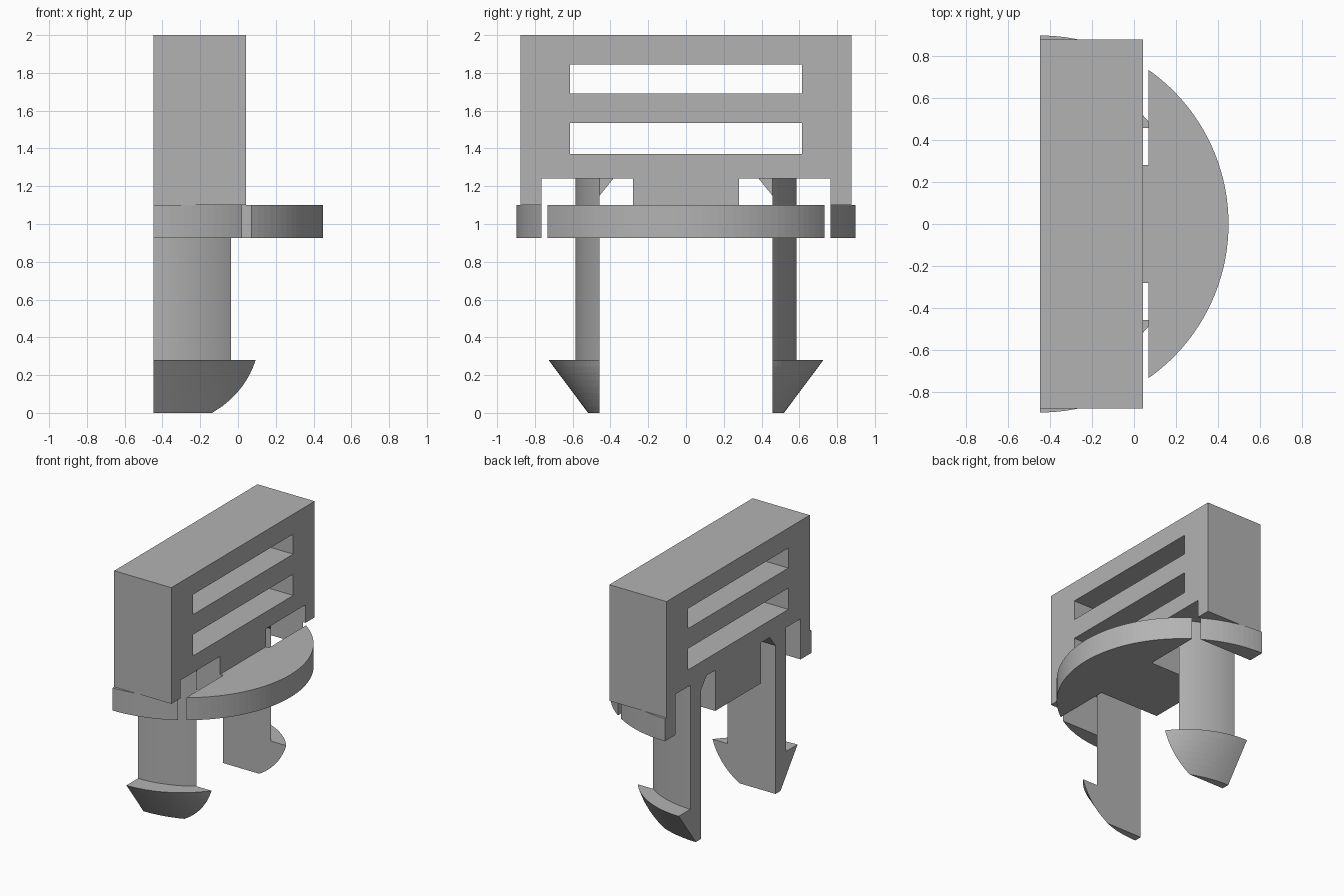
import bpy, bmesh, math

if "Cube" in bpy.data.objects:
    bpy.data.objects.remove(bpy.data.objects["Cube"])

BACK = -0.447          # flat rear plane shared by every part
GAP_IN, GAP_OUT, GAP_FRONT = 0.28, 0.765, 0.07
RADIUS = 0.897
Z0, Z1, Z2 = 0.925, 1.10, 1.24   # flange bottom, flange top, slot top

grey = bpy.data.materials.new("plain grey")
grey.diffuse_color = (0.45, 0.45, 0.45, 1)
grey.use_nodes = True
grey.node_tree.nodes["Principled BSDF"].inputs["Base Color"].default_value = grey.diffuse_color


def finish(name, bm):
    bmesh.ops.recalc_face_normals(bm, faces=bm.faces)
    mesh = bpy.data.meshes.new(name)
    bm.to_mesh(mesh)
    bm.free()
    mesh.materials.append(grey)
    obj = bpy.data.objects.new(name, mesh)
    bpy.context.collection.objects.link(obj)
    return obj


def loft(name, rings):
    """Closed solid through rings with equal point counts."""
    bm = bmesh.new()
    loops = [[bm.verts.new(p) for p in ring] for ring in rings]
    n = len(loops[0])
    for a, b in zip(loops, loops[1:]):
        for i in range(n):
            j = (i + 1) % n
            bm.faces.new((a[i], a[j], b[j], b[i]))
    bm.faces.new(loops[0])
    bm.faces.new(loops[-1])
    return finish(name, bm)


def prism_z(name, pts, z0, z1):
    return loft(name, [[(x, y, z) for x, y in pts] for z in (z0, z1)])


def prism_x(name, pts, x0, x1):
    return loft(name, [[(x, y, z) for y, z in pts] for x in (x0, x1)])


def rect(y0, y1, z0, z1):
    return [(y0, z0), (y1, z0), (y1, z1), (y0, z1)]


def flange_arc(a0, a1, n):
    return [(BACK + RADIUS * math.cos(a0 + (a1 - a0) * i / n),
             RADIUS * math.sin(a0 + (a1 - a0) * i / n)) for i in range(n + 1)]


# Upper block with two clearances for the legs
half = [(0.877, 2.0), (0.877, Z1), (GAP_OUT, Z1), (GAP_OUT, Z2),
        (GAP_IN, Z2), (GAP_IN, Z1)]
block = prism_x("slotted_block", half + [(-y, z) for y, z in reversed(half)],
                BACK, 0.043)

# Two long windows cut through the block
for k, (lo, hi) in enumerate(((1.37, 1.535), (1.69, 1.845))):
    cutter = prism_x(f"window_cutter_{k}", rect(-0.615, 0.615, lo, hi), -1, 1)
    cutter.hide_render = True
    cutter.hide_set(True)
    mod = block.modifiers.new("window", 'BOOLEAN')
    mod.operation = 'DIFFERENCE'
    mod.solver = 'EXACT'
    mod.object = cutter

# Front flange with its central tongue
a = math.acos((GAP_FRONT - BACK) / RADIUS)
prism_z("front_flange",
        [(BACK, -GAP_IN), (GAP_FRONT, -GAP_IN)] + flange_arc(-a, a, 40)
        + [(GAP_FRONT, GAP_IN), (BACK, GAP_IN)], Z0, Z1)

# Side pieces of the flange
b = math.asin(GAP_OUT / RADIUS)
side = [(BACK, GAP_OUT)] + flange_arc(b, math.pi / 2, 12)

LEG_IN = 0.4575


def segment(depth, radius, s, z, n=20):
    """Circular segment, halved by the rear plane, at height z."""
    w = math.sqrt(2 * radius * depth - depth * depth)
    t = math.asin(w / radius)
    cy = LEG_IN + depth - radius
    ring = [(BACK, s * LEG_IN, z)]
    for i in range(n + 1):
        u = t * (1 - i / n)
        ring.append((BACK + radius * math.sin(u),
                     s * (cy + radius * math.cos(u)), z))
    return ring


for s, tag in ((-1, "front"), (1, "rear")):
    prism_z(f"{tag}_side_flange", [(x, s * y) for x, y in side], Z0, Z1)
    # Springy leg
    loft(f"{tag}_leg", [segment(0.1285, 0.718, s, z) for z in (0.28, Z2)])
    # Tapered barb
    loft(f"{tag}_barb", [segment(0.061 + 0.209 * f, 0.82 - 0.145 * f, s, 0.28 * f)
                         for f in [i / 8 for i in range(9)]])
    # Gusset bracing the leg root
    prism_x(f"{tag}_gusset", [(s * LEG_IN, 1.15), (s * LEG_IN, Z2),
                              (s * 0.385, Z2)], BACK, -0.04)
